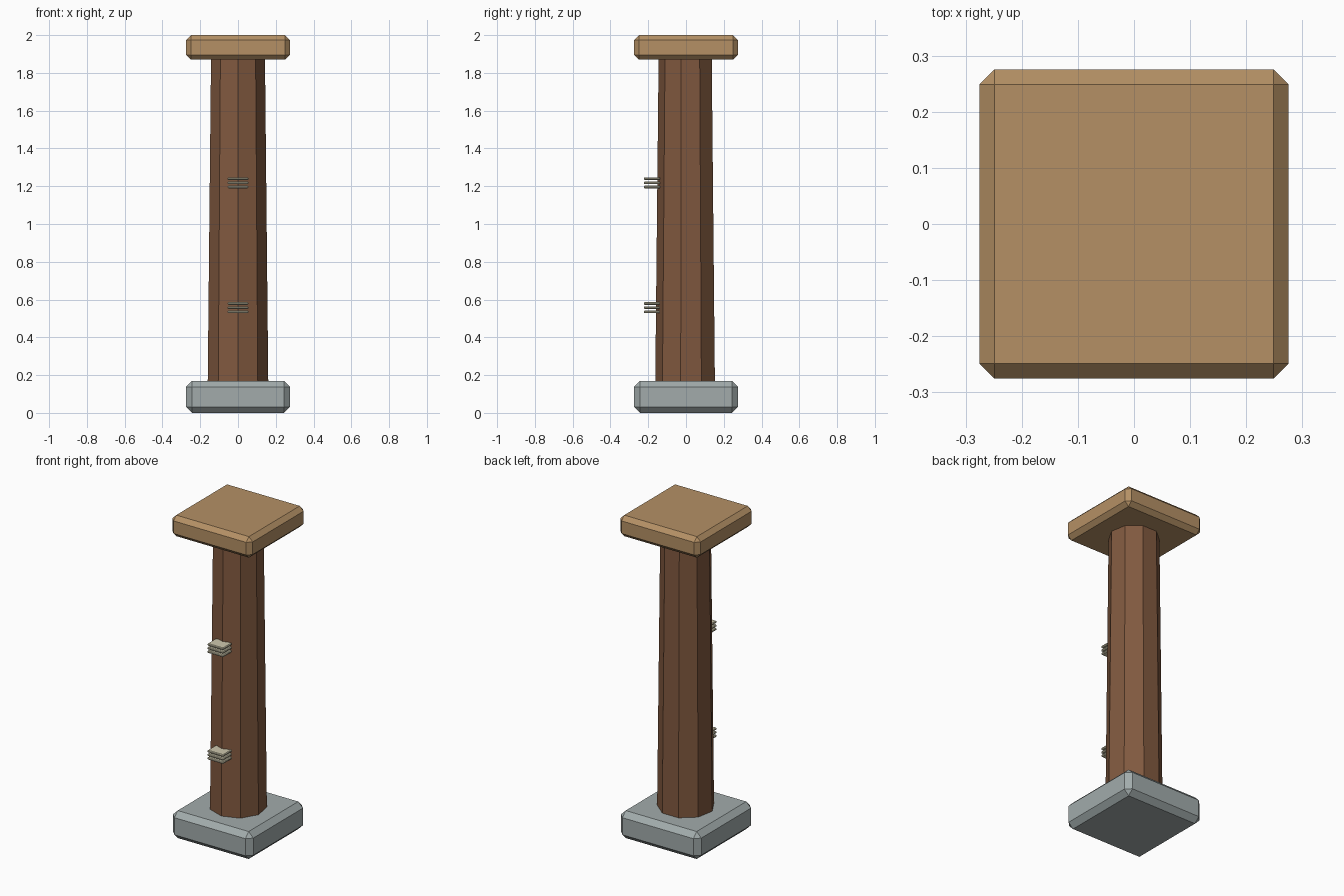
import bpy
import math

cube = bpy.data.objects.get("Cube")
if cube:
    bpy.data.objects.remove(cube, do_unlink=True)


def make_material(name, color):
    mat = bpy.data.materials.new(name)
    mat.use_nodes = True
    mat.diffuse_color = (*color, 1)
    bsdf = next(n for n in mat.node_tree.nodes if n.type == 'BSDF_PRINCIPLED')
    bsdf.inputs["Base Color"].default_value = (*color, 1)
    return mat


stone = make_material("grey stone", (0.36, 0.41, 0.41))
dark_wood = make_material("dark wood", (0.22, 0.10, 0.05))
light_wood = make_material("light wood", (0.46, 0.28, 0.13))
cream = make_material("cream", (0.62, 0.58, 0.42))


def chamfered_box(name, size, center, chamfer, mat):
    bpy.ops.mesh.primitive_cube_add(size=1, location=center)
    box = bpy.context.object
    box.name = name
    box.scale = size
    bpy.ops.object.transform_apply(location=False, rotation=False, scale=True)
    bevel = box.modifiers.new("chamfer", 'BEVEL')
    bevel.width = chamfer
    bevel.segments = 1
    box.data.materials.append(mat)
    return box


# Square plinth and cap
chamfered_box("base_plinth", (0.55, 0.55, 0.17), (0, 0, 0.085), 0.032, stone)
chamfered_box("top_cap", (0.55, 0.55, 0.13), (0, 0, 1.935), 0.026, light_wood)

# Tapered nine-sided shaft with one corner facing the front
bpy.ops.mesh.primitive_cone_add(
    vertices=9, radius1=0.163, radius2=0.145, depth=1.74,
    location=(0, 0, 1.01), rotation=(0, 0, math.pi))
shaft = bpy.context.object
shaft.name = "shaft"
shaft.data.materials.append(dark_wood)

# Two stacks of thin plates let into the front corner
for label, height in (("lower", 0.557), ("upper", 1.218)):
    for i in range(3):
        chamfered_box(f"{label}_plate_{i + 1}", (0.11, 0.086, 0.014),
                      (0, -0.18, height + (i - 1) * 0.022), 0.004, cream)
